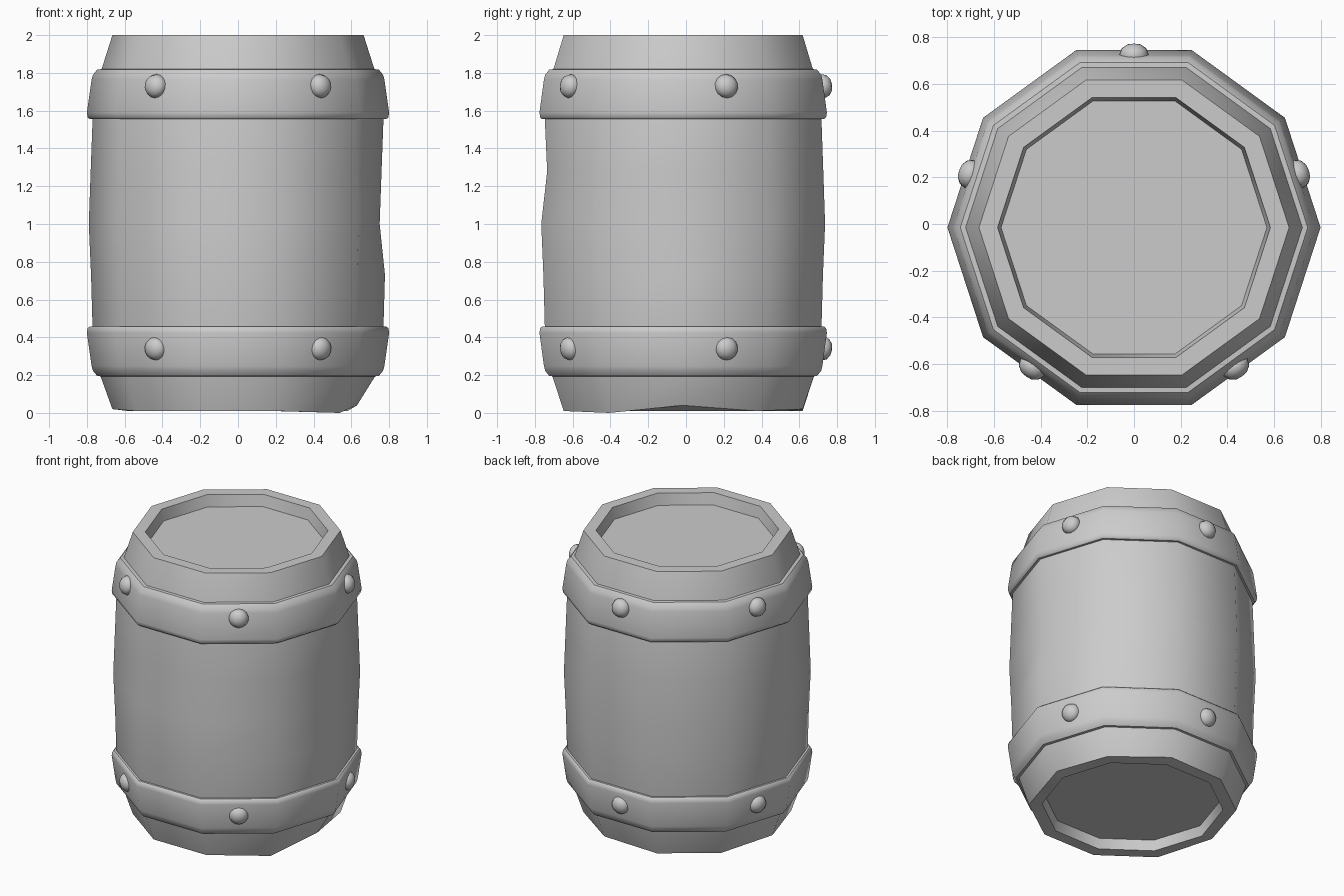
import bpy, bmesh
from math import pi, cos, sin, radians
from mathutils import Matrix, Vector

if "Cube" in bpy.data.objects:
    bpy.data.objects.remove(bpy.data.objects["Cube"])

CY = -0.015   # barrel axis sits slightly forward because of the back rivet


def lathe(name, profile, sides, closed=False, tweak=None, matrix=None):
    """Spin a (radius, z) profile round z; radius 0 makes a single pole."""
    bm = bmesh.new()
    rings = []
    for j, (r, z) in enumerate(profile):
        if r == 0:
            rings.append([bm.verts.new((0, 0, z))] * sides)
            continue
        ring = []
        for i in range(sides):
            rr, zz = (tweak or {}).get((j, i), (r, z))
            a = 2 * pi * i / sides
            ring.append(bm.verts.new((rr * cos(a), rr * sin(a), zz)))
        rings.append(ring)
    pairs = list(zip(rings, rings[1:]))
    if closed:
        pairs.append((rings[-1], rings[0]))
    for lo, hi in pairs:
        for i in range(sides):
            k = (i + 1) % sides
            bm.faces.new(list(dict.fromkeys((lo[i], lo[k], hi[k], hi[i]))))
    bmesh.ops.recalc_face_normals(bm, faces=bm.faces)
    me = bpy.data.meshes.new(name)
    bm.to_mesh(me)
    bm.free()
    ob = bpy.data.objects.new(name, me)
    bpy.context.collection.objects.link(ob)
    ob.matrix_world = matrix or Matrix.Translation((0, CY, 0))
    bpy.ops.object.select_all(action='DESELECT')
    ob.select_set(True)
    bpy.context.view_layer.objects.active = ob
    bpy.ops.object.shade_smooth_by_angle(angle=radians(42))
    return ob


# Barrel body with recessed ends; a few vertices pushed in as dents
body = [(0, 0.08), (0.565, 0.08), (0.58, 0.01), (0.665, 0.01), (0.73, 0.2),
        (0.77, 0.45), (0.778, 0.73), (0.79, 1.0), (0.78, 1.28), (0.77, 1.55),
        (0.722, 1.82), (0.665, 2.0), (0.585, 2.0), (0.57, 1.92), (0, 1.92)]
dents = {(3, 0): (0.63, 0.04), (3, 9): (0.665, 0.0), (3, 2): (0.665, 0.02),
         (3, 5): (0.665, 0.02), (7, 0): (0.75, 1.0),
         (8, 0): (0.76, 1.28), (8, 7): (0.757, 1.28), (8, 8): (0.757, 1.28)}
lathe("barrel_body", body, 10, tweak=dents)

# Metal hoops, the lower one mirrored from the upper
hoop = [(0.70, 1.555), (0.785, 1.555), (0.796, 1.565), (0.80, 1.59),
        (0.775, 1.765), (0.768, 1.79), (0.745, 1.818), (0.69, 1.822)]
lathe("upper_hoop", hoop, 10, closed=True)
lathe("lower_hoop", [(r, 2.013 - z) for r, z in hoop], 10, closed=True)

# Domed rivets on every other face of each hoop
dome = [(0, 0.047), (0.03, 0.042), (0.053, 0.026), (0.064, 0.0),
        (0.055, -0.025), (0, -0.035)]
for part, z, tilt in (("upper", 1.73, 8), ("lower", 0.34, -8)):
    for n in range(5):
        a = radians(18 + 72 * n)
        out = Vector((cos(a), sin(a), 0))
        m = (Matrix.Translation(out * 0.742 + Vector((0, CY, z)))
             @ Matrix.Rotation(a, 4, 'Z')
             @ Matrix.Rotation(radians(90 - tilt), 4, 'Y'))
        lathe(f"{part}_rivet_{n + 1}", dome, 14, matrix=m)
